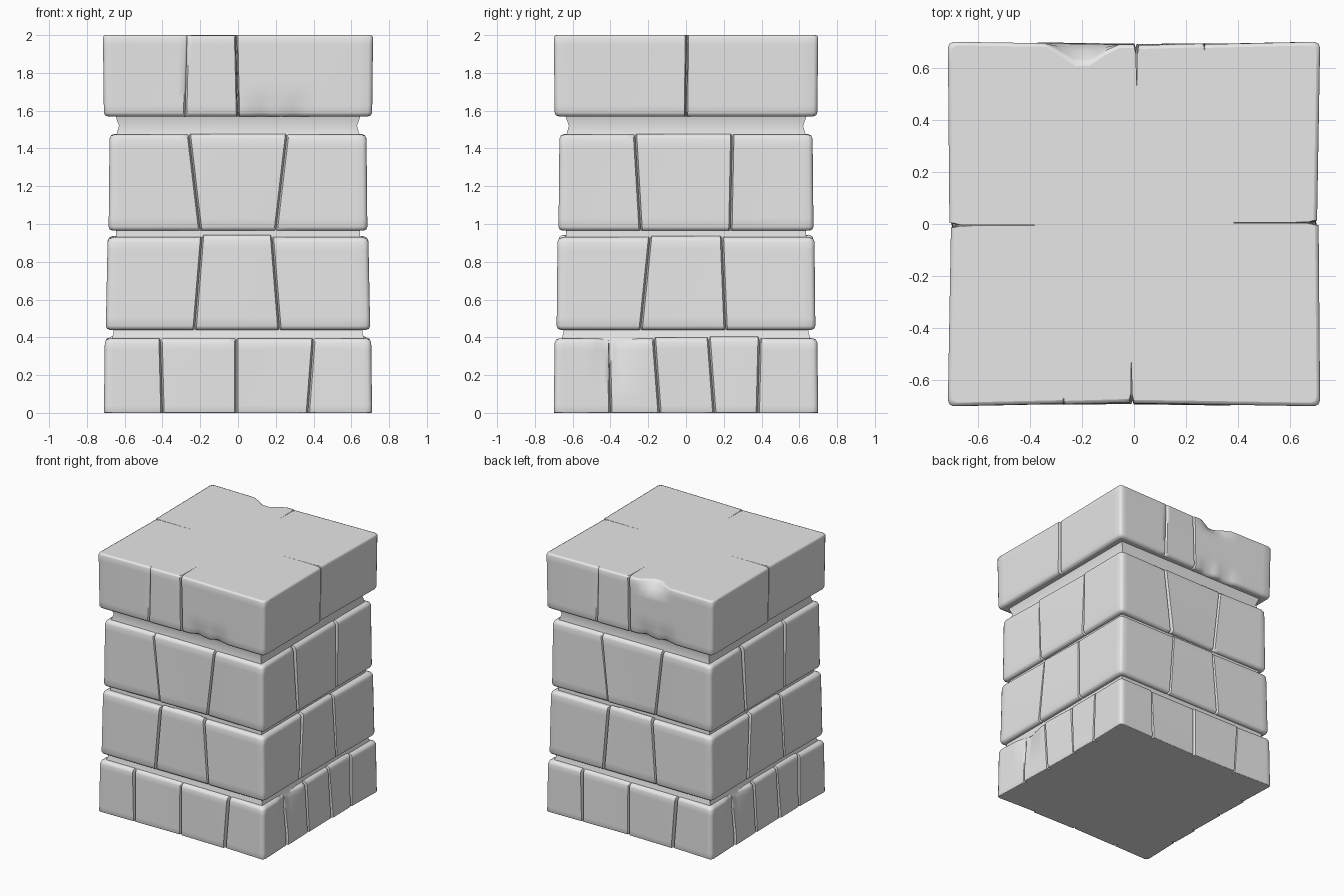
import bpy, bmesh, math, random

random.seed(4)
cube = bpy.data.objects.get("Cube")
if cube:
    bpy.data.objects.remove(cube, do_unlink=True)

stone = bpy.data.materials.new("light_grey_stone")
stone.use_nodes = True
GREY = (0.8, 0.8, 0.8, 1)
stone.diffuse_color = GREY
stone.node_tree.nodes["Principled BSDF"].inputs["Base Color"].default_value = GREY

SAMPLES = 12   # points along each stone
CORNER = 0.022  # corner rounding


def lerp(a, b, t):
    return a + (b - a) * t


def loft(name, rings):
    """Skin matching closed rings into a capped solid."""
    bm = bmesh.new()
    loops = [[bm.verts.new(p) for p in ring] for ring in rings]
    n = len(loops[0])
    for low, high in zip(loops, loops[1:]):
        for i in range(n):
            j = (i + 1) % n
            bm.faces.new((low[i], low[j], high[j], high[i]))
    caps = [bm.faces.new(loops[0][::-1]), bm.faces.new(loops[-1])]
    bm.normal_update()
    for f in bm.faces:
        f.smooth = f not in caps
    for e in bm.edges:
        e.smooth = e.calc_face_angle(0) < math.radians(48)
    for cap in caps:
        for e in cap.edges:
            e.smooth = False
    mesh = bpy.data.meshes.new(name)
    bm.to_mesh(mesh)
    bm.free()
    mesh.materials.append(stone)
    obj = bpy.data.objects.new(name, mesh)
    bpy.context.collection.objects.link(obj)


def place(side, u, depth, hx, hy, z):
    """Turn a position along a side and a depth into a point."""
    return [(u, depth - hy, z), (hx - depth, u, z),
            (-u, hy - depth, z), (depth - hx, -u, z)][side]


def stone_wear(joints):
    """Uneven depth and height for each stone of one side."""
    count = len(joints) + 1
    wear = []
    for i in range(count):
        ends = [[random.uniform(0, 0.014) for _ in range(2)] for _ in range(2)]
        lift = random.uniform(-0.004, 0.012)
        if i == 0:
            ends[0] = [0, 0]
        if i == count - 1:
            ends[1] = [0, 0]
        wear.append((ends, 0 if i in (0, count - 1) else lift))
    return wear


def course(name, z0, z1, low, high, front, right, edge0=0.02, edge1=0.024,
           dents=()):
    """One row of stones; joints are (bottom, top, slit depth)."""
    joints = [front, right]
    wear = [stone_wear(front), stone_wear(right)]
    levels = [(z0, edge0), (z0 + edge0 * 0.3, edge0 * 0.3)]
    a, b = z0 + edge0, z1 - edge1
    levels += [(lerp(a, b, i / 10), 0) for i in range(11)]
    levels += [(z1 - edge1 * 0.3, edge1 * 0.3), (z1, edge1)]

    rings = []
    for z, inset in levels:
        t = (z - z0) / (z1 - z0)
        hx, hy = (lerp(low[i], high[i], t) - inset for i in range(2))
        ring = []
        for side in range(4):
            half = (hx, hy)[side % 2]
            marks = joints[side % 2]
            cuts = [lerp(m[0], m[1], t) for m in marks]
            starts = [CORNER - half] + [c + 0.009 for c in cuts]
            stops = [c - 0.009 for c in cuts] + [half - CORNER]
            for k, (s, e) in enumerate(zip(starts, stops)):
                ends, lift = wear[side % 2][k]
                for i in range(SAMPLES + 1):
                    f = i / SAMPLES
                    u = lerp(s, e, f)
                    d = lerp(lerp(ends[0][0], ends[1][0], f),
                             lerp(ends[0][1], ends[1][1], f), t)
                    for where, du, dz, w, h, amount in dents:
                        if where == side:
                            d += (amount * max(0, 1 - abs(u - du) / w)
                                  * max(0, 1 - abs(z - dz) / h))
                    ring.append(place(side, u, d, hx, hy, z + lift * t * t))
                if k < len(cuts):
                    # Narrow V joint ending in a thin slit
                    c, slit = cuts[k], marks[k][2]
                    throat = min(0.035, slit * 0.7)
                    for off, d in ((-0.002, throat), (0, slit), (0.002, throat)):
                        ring.append(place(side, c + off, d, hx, hy, z))
            round_off = CORNER * 0.3
            ring.append(place(side, half - round_off, round_off, hx, hy, z))
        rings.append(ring)
    loft(name, rings)


def mortar(name, z0, z1, widths):
    """Recessed band between two courses."""
    rings = []
    for i, h in enumerate(widths):
        z = lerp(z0, z1, i / (len(widths) - 1))
        rings.append([(sx * h, sy * (h - 0.01), z)
                      for sx, sy in ((-1, -1), (1, -1), (1, 1), (-1, 1))])
    loft(name, rings)


# Stone courses, bottom to top
course("base_course", 0, 0.395, (0.71, 0.70), (0.705, 0.695),
       [(-0.40, -0.41, 0.04), (-0.01, -0.01, 0.04), (0.37, 0.40, 0.04)],
       [(-0.40, -0.41, 0.04), (-0.14, -0.17, 0.04),
        (0.15, 0.12, 0.04), (0.38, 0.39, 0.04)],
       edge0=0.004,
       dents=[(s, -0.36, 0.39, 0.14, 0.3, 0.03) for s in (1, 3)])
course("lower_course", 0.44, 0.93, (0.70, 0.685), (0.69, 0.68),
       [(-0.23, -0.19, 0.04), (0.22, 0.18, 0.04)],
       [(-0.24, -0.19, 0.04), (0.21, 0.19, 0.04)])
course("upper_course", 0.965, 1.475, (0.685, 0.675), (0.68, 0.67),
       [(-0.20, -0.26, 0.04), (0.20, 0.26, 0.04)],
       [(-0.24, -0.27, 0.04), (0.235, 0.245, 0.04)])

# Cap with chipped lower edge and a worn rear rim
chips = [(s, u, 1.57, 0.07, 0.13, 0.035) for s in (0, 2) for u in (0.13, 0.3)]
chips.append((2, 0.2, 2.0, 0.13, 0.09, 0.09))
course("cap_course", 1.57, 2.0, (0.71, 0.695), (0.715, 0.70),
       [(-0.28, -0.27, 0.018), (0.0, -0.01, 0.2)],
       [(0.0, 0.005, 0.35)], edge1=0.014, dents=chips)

# Mortar bands
mortar("lower_mortar", 0.37, 0.47, (0.675, 0.66, 0.655))
mortar("middle_mortar", 0.91, 0.99, (0.65, 0.645, 0.645))
mortar("upper_mortar", 1.45, 1.59, (0.65, 0.63, 0.655))
